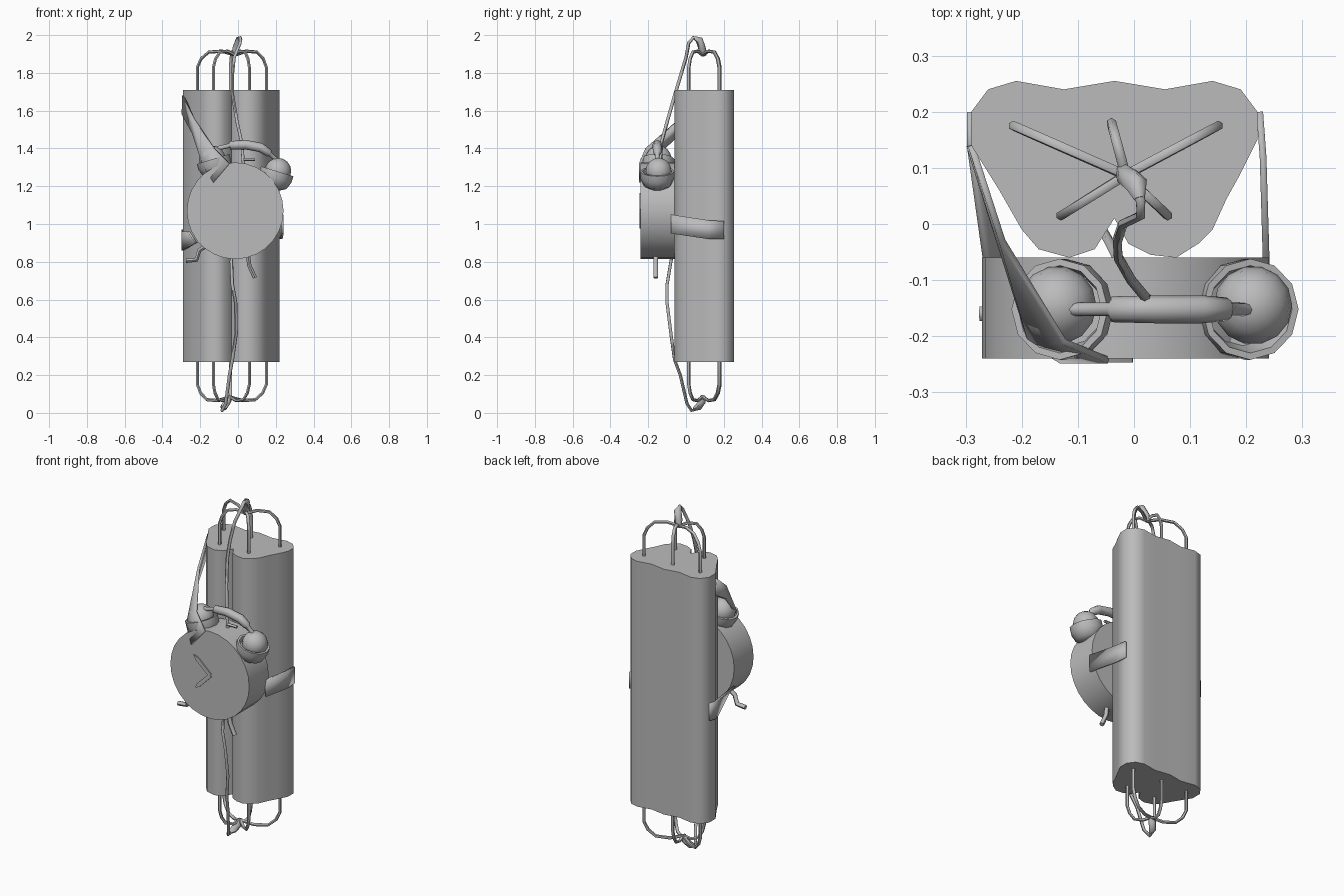
import bpy, bmesh, math
from mathutils import Vector

cube = bpy.data.objects.get("Cube")
if cube:
    bpy.data.objects.remove(cube, do_unlink=True)

grey = bpy.data.materials.new("plain grey")
grey.use_nodes = True
colour = (0.5, 0.5, 0.5, 1)
grey.diffuse_color = colour
grey.node_tree.nodes["Principled BSDF"].inputs["Base Color"].default_value = colour


def finish(name, bm, angle=50):
    bmesh.ops.recalc_face_normals(bm, faces=bm.faces)
    mesh = bpy.data.meshes.new(name)
    bm.to_mesh(mesh)
    bm.free()
    mesh.materials.append(grey)
    ob = bpy.data.objects.new(name, mesh)
    bpy.context.collection.objects.link(ob)
    bpy.ops.object.select_all(action='DESELECT')
    ob.select_set(True)
    bpy.context.view_layer.objects.active = ob
    bpy.ops.object.shade_smooth_by_angle(angle=math.radians(angle))
    return ob


def extrude(name, outline, vector, angle=50):
    bm = bmesh.new()
    face = bm.faces.new([bm.verts.new(p) for p in outline])
    new = bmesh.ops.extrude_face_region(bm, geom=[face])["geom"]
    # keep both caps so the solid stays closed
    bmesh.ops.translate(bm, vec=vector, verts=[g for g in new if isinstance(g, bmesh.types.BMVert)])
    if not face.is_valid:
        bmesh.ops.holes_fill(bm, edges=bm.edges)
    return finish(name, bm, angle)


def tube(name, points, radii, sides=6):
    """Sweep a round section along points, one radius for each point."""
    pts = [Vector(p) for p in points]
    if not isinstance(radii, (list, tuple)):
        radii = [radii] * len(pts)
    bm = bmesh.new()
    rings, side = [], None
    for i, p in enumerate(pts):
        d = (pts[min(i + 1, len(pts) - 1)] - pts[max(i - 1, 0)]).normalized()
        side = side or (Vector((0, 1, 0)) if abs(d.y) < 0.9 else Vector((1, 0, 0)))
        side = (side - d * side.dot(d)).normalized()
        up = d.cross(side)
        angles = [math.tau * k / sides for k in range(sides)]
        rings.append([bm.verts.new(p + radii[i] * (side * math.cos(a) + up * math.sin(a))) for a in angles])
    for a, b in zip(rings, rings[1:]):
        for k in range(sides):
            n = (k + 1) % sides
            bm.faces.new((a[k], a[n], b[n], b[k]))
    bm.faces.new(rings[0])
    bm.faces.new(rings[-1])
    return finish(name, bm, 60)


def strap(name, pairs):
    """Thin band given by pairs of edge points."""
    bm = bmesh.new()
    rows = [[bm.verts.new(p) for p in pair] for pair in pairs]
    for a, b in zip(rows, rows[1:]):
        bm.faces.new((a[0], a[1], b[1], b[0]))
    ob = finish(name, bm)
    solid = ob.modifiers.new("thickness", 'SOLIDIFY')
    solid.thickness = 0.012
    solid.offset = 0
    return ob


def lathe(name, profile, centre, tilt, sides=12):
    """Turn (radius, height) pairs around a leaning axis."""
    bm = bmesh.new()
    verts = [bm.verts.new((r, 0, z)) for r, z in profile]
    edges = [bm.edges.new(e) for e in zip(verts, verts[1:])]
    bmesh.ops.spin(bm, geom=verts + edges, cent=(0, 0, 0), axis=(0, 0, 1),
                   angle=math.tau, steps=sides)
    bmesh.ops.remove_doubles(bm, verts=bm.verts, dist=0.0005)
    ob = finish(name, bm)
    ob.location = centre
    ob.rotation_euler.y = tilt
    return ob


# Bundle of fused sticks, scalloped at the back and notched at the front
bundle = [(-.29, .14), (-.29, .2), (-.26, .24), (-.21, .255), (-.125, .24), (-.035, .255),
          (.055, .24), (.14, .255), (.19, .24), (.22, .2), (.22, .15), (.19, .09),
          (.165, .045), (.14, -.01), (.115, -.035), (.075, -.06), (.03, -.055), (-.01, -.035),
          (-.035, .01), (-.07, -.045), (-.115, -.06), (-.17, -.045), (-.2, -.01), (-.24, .06)]
extrude("stick_bundle", [(x, y, 0.27) for x, y in bundle], (0, 0, 1.44), 45)

# Fuse wires arching from each stick to a knot at both ends
ends = [(-.215, .175), (-.04, .18), (.15, .175), (-.13, .015), (.06, .015)]
for label, z0, s, kx in (("top", 1.70, 1, -.015), ("bottom", 0.28, -1, -.045)):
    for i, (x, y) in enumerate(ends):
        knot = Vector((kx, .087, 0))
        path = [(x, y, z0), (x, y, z0 + s * .13)]
        for t, h in ((.1, .175), (.3, .21), (.65, .215), (1, .195)):
            p = Vector((x, y, 0)).lerp(knot, t)
            path.append((p.x, p.y, z0 + s * h))
        tube(f"{label}_fuse_wire_{i + 1}", path, .009)

# Loose wires running from each knot to the clock
tube("top_knot", [(-.02, .095, 1.89), (-.012, .085, 1.93), (.005, .07, 1.975), (.01, .045, 1.985)],
     [.014, .02, .02, .01])
tube("top_lead_wire", [(-.012, .09, 1.92), (.005, .065, 1.98), (.012, .04, 1.987), (.012, .015, 1.96),
                       (-.02, 0, 1.88), (-.03, -.03, 1.78), (-.028, -.06, 1.68),
                       (-.005, -.1, 1.54), (.02, -.13, 1.43), (.03, -.137, 1.3)], .009)
tube("bottom_knot", [(-.045, .09, .09), (-.055, .085, .06), (-.075, .065, .03), (-.08, .04, .022)],
     [.014, .02, .02, .01])
tube("bottom_lead_wire", [(-.05, .085, .08), (-.08, .06, .02), (-.085, .03, .012), (-.065, .005, .05),
                          (-.045, -.03, .2), (-.03, -.06, .28), (-.01, -.08, .42),
                          (-.012, -.1, .58), (-.03, -.1, .68), (-.035, -.08, .8), (-.03, -.06, .9)], .009)

# Round clock body with bevelless flat front
rim = [(-.015 + .256 * math.sin(a), -.24, 1.07 + .256 * math.cos(a))
       for a in (math.tau * k / 28 for k in range(28))]
extrude("clock_body", rim, (0, .18, 0), 50)

# Clock hands as thin tapered plates
for name, tip in (("long_hand", Vector((-.115, 0, 1.165))), ("short_hand", Vector((-.105, 0, .975)))):
    base = Vector((-.01, 0, 1.07))
    d = (tip - base).normalized()
    n = Vector((-d.z, 0, d.x)) * .011
    shape = [base - n, tip - d * .025 - n, tip, tip - d * .025 + n, base + n]
    extrude(name, [(p.x, -.247, p.z) for p in shape], (0, .008, 0))

# Alarm bells, each a cup with a ball seated in it
cup = [(0, -.07), (.04, -.07), (.075, -.05), (.09, -.01), (.09, .025), (.078, .025), (.065, -.02), (0, -.03)]
for side, x, z, tilt in (("left", .2, 1.255, .3), ("right", -.125, 1.32, -.3)):
    lathe(f"{side}_bell_cup", cup, (x, -.152, z), tilt)
    r = .07
    arc = [(r * math.sin(a), -r * math.cos(a)) for a in (math.pi * k / 8 for k in range(9))]
    lathe(f"{side}_bell_ball", arc, (x + .15 * tilt / 3 * .8, -.145, z + .025), 0, 14)

# Carrying handle across the bells
tube("handle", [(-.17, -.152, 1.35), (-.11, -.152, 1.4), (-.045, -.152, 1.415), (-.04, -.152, 1.416),
                (.04, -.152, 1.42), (.12, -.152, 1.405), (.165, -.152, 1.375), (.17, -.152, 1.37),
                (.225, -.152, 1.32)], [.011, .012, .012, .023, .025, .025, .021, .012, .011], 8)
tube("striker_arm", [(.03, -.137, 1.34), (.09, -.137, 1.34)], .008)

# Feet bent like hooks
tube("right_foot", [(-.16, -.16, .89), (-.205, -.16, .86), (-.22, -.16, .81), (-.275, -.16, .805)], .013)
tube("left_foot", [(.05, -.16, .86), (.06, -.16, .78), (.09, -.16, .715)], .013)

# Straps holding the clock to the sticks
strap("upper_right_strap", [((-.29, .14, 1.68), (-.293, .14, 1.58)),
                            ((-.235, -.03, 1.56), (-.24, -.03, 1.48)),
                            ((-.125, -.21, 1.40), (-.185, -.21, 1.31)),
                            ((-.045, -.243, 1.32), (-.13, -.243, 1.22))])
strap("lower_right_strap", [((-.292, .2, .97), (-.292, .2, .87)),
                            ((-.292, .14, .96), (-.292, .14, .86)),
                            ((-.262, -.075, .96), (-.22, -.075, .9))])
strap("left_strap", [((.224, .2, 1.015), (.224, .2, .92)),
                     ((.23, .12, 1.02), (.23, .12, .92)),
                     ((.236, -.08, 1.05), (.236, -.08, .95))])
